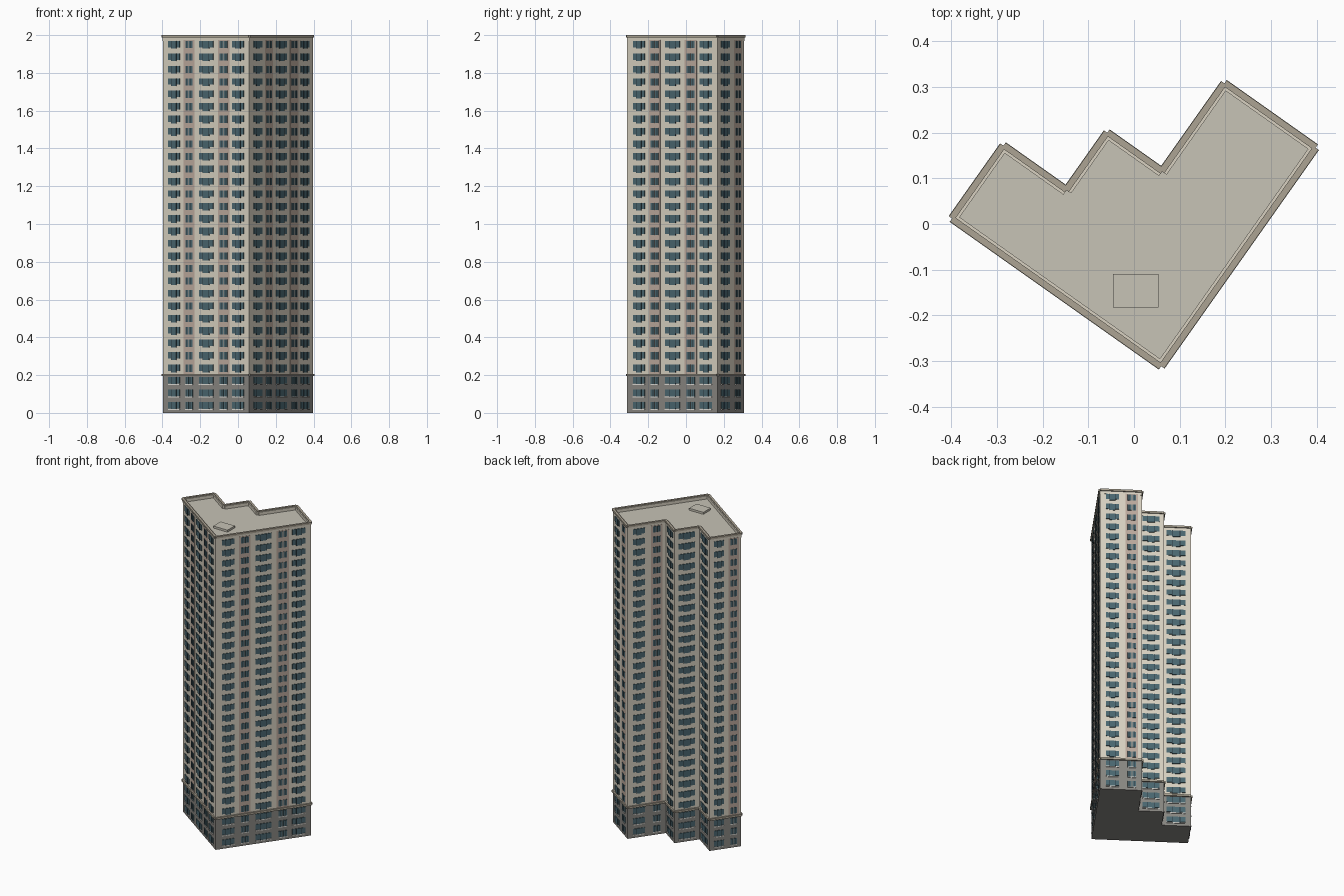
import bpy, bmesh
from mathutils import Vector, Matrix

if "Cube" in bpy.data.objects:
    bpy.data.objects.remove(bpy.data.objects["Cube"])


def srgb(r, g, b):
    f = lambda c: c / 12.92 if c <= 0.04045 else ((c + 0.055) / 1.055) ** 2.4
    return (f(r / 255), f(g / 255), f(b / 255), 1)


def material(name, rgb):
    m = bpy.data.materials.new(name)
    m.diffuse_color = srgb(*rgb)
    m.use_nodes = True
    m.node_tree.nodes["Principled BSDF"].inputs["Base Color"].default_value = m.diffuse_color
    return m


CREAM = material("cream wall", (216, 209, 193))
PINK = material("dusty pink column", (188, 170, 157))
GREY = material("grey base", (137, 135, 130))
GLASS = material("blue grey glass", (74, 103, 112))
DARK = material("dark mullion", (40, 52, 60))
TRIM = material("stone trim", (172, 164, 148))
ROOF = material("roof", (199, 195, 182))
SILL = material("pale sill", (222, 220, 214))

# Footprint: walk round the stepped plan in the building's own rotated axes
U, V = Vector((0.817, -0.577)), Vector((0.577, 0.817))
steps = [U * 0.56, V * 0.585, U * -0.244, V * -0.236,
         U * -0.147, V * -0.154, U * -0.169]
plan = [Vector((-0.398, 0.012))]
for s in steps:
    plan.append(plan[-1] + s)
walls = list(zip(plan, plan[1:] + plan[:1]))


def finish(bm, name, mat):
    bmesh.ops.recalc_face_normals(bm, faces=bm.faces)
    me = bpy.data.meshes.new(name)
    bm.to_mesh(me)
    bm.free()
    me.materials.append(mat)
    ob = bpy.data.objects.new(name, me)
    bpy.context.collection.objects.link(ob)
    return ob


def prism(name, z0, z1, mat):
    bm = bmesh.new()
    face = bm.faces.new([bm.verts.new((p.x, p.y, z0)) for p in plan])
    ext = bmesh.ops.extrude_face_region(bm, geom=[face], use_keep_orig=True)
    for v in ext["geom"]:
        if isinstance(v, bmesh.types.BMVert):
            v.co.z = z1
    return finish(bm, name, mat)


def wall_box(bm, wall, t0, t1, z0, z1, out, inside=0.001):
    """Box on a wall from fraction t0 to t1, reaching 'out' from its surface."""
    a, b = wall
    d = b - a
    n = Vector((d.y, -d.x)).normalized()
    mid = a + d * (t0 + t1) / 2 + n * (out - inside) / 2
    x, y = d.normalized(), n
    m = Matrix(((x.x, y.x, 0, mid.x), (x.y, y.y, 0, mid.y),
                (0, 0, 1, (z0 + z1) / 2), (0, 0, 0, 1)))
    size = Matrix.Diagonal((d.length * (t1 - t0), out + inside, z1 - z0, 1))
    bmesh.ops.create_cube(bm, size=1, matrix=m @ size)


# Main volumes
BASE_TOP, ROOF_Z = 0.2, 1.976
prism("base_storeys", 0, BASE_TOP, GREY)
prism("tower", BASE_TOP, ROOF_Z - 0.004, CREAM)
prism("roof_deck", ROOF_Z - 0.004, ROOF_Z, ROOF)

# Bay layout per wall: (start, end, kind)
long_wall = [(0.065, 0.197, "wide"), (0.265, 0.347, "narrow"), (0.42, 0.585, "wide"),
             (0.66, 0.75, "narrow"), (0.805, 0.94, "wide")]
end_wall = [(0.14, 0.45, "wide"), (0.66, 0.86, "narrow")]
single = [(0.16, 0.82, "wide")]
layout = [long_wall, long_wall, end_wall, end_wall, single, single, single, end_wall]

panes, mullions, columns, sills = (bmesh.new() for _ in range(4))
for wall, bays in zip(walls, layout):
    length = (wall[1] - wall[0]).length
    for t0, t1, kind in bays:
        w = t1 - t0
        if kind == "narrow":
            pad = 0.012 / length
            wall_box(columns, wall, t0 - pad, t1 + pad, BASE_TOP, ROOF_Z - 0.001, 0.002)
        for i in range(30):
            z = 0.038 + 0.0659 * i
            lo, hi = z - 0.018, z + 0.02
            if kind == "narrow":
                # pair of small panes
                wall_box(panes, wall, t0, t0 + w * 0.45, lo, hi, 0.004)
                wall_box(panes, wall, t1 - w * 0.45, t1, lo, hi, 0.004)
                wall_box(mullions, wall, t0 + w * 0.2, t0 + w * 0.25, lo, hi, 0.005)
                wall_box(mullions, wall, t1 - w * 0.25, t1 - w * 0.2, lo, hi, 0.005)
            else:
                # broad window with a deeper middle pane
                wall_box(panes, wall, t0, t1, lo + 0.004, hi, 0.003)
                wall_box(panes, wall, t0 + w * 0.3, t0 + w * 0.7, lo - 0.003, hi, 0.004)
                for f in (0.29, 0.69):
                    wall_box(mullions, wall, t0 + w * f, t0 + w * (f + 0.03),
                             lo - 0.003, hi, 0.005)
            if i < 3:
                wall_box(sills, wall, t0, t1, lo - 0.004, lo + 0.001, 0.005)
finish(columns, "pink_columns", PINK)
finish(panes, "window_panes", GLASS)
finish(mullions, "window_mullions", DARK)
finish(sills, "base_sills", SILL)

# Belt course over the base, parapet and cornice, one bar per wall
belt, parapet, cornice = (bmesh.new() for _ in range(3))
for wall in walls:
    wall_box(belt, wall, 0, 1, 0.195, 0.207, 0.009)
    wall_box(parapet, wall, 0, 1, ROOF_Z - 0.006, 1.996, 0.001, 0.012)
    wall_box(cornice, wall, 0, 1, 1.988, 2.0, 0.008, 0.006)
finish(belt, "belt_course", TRIM)
finish(parapet, "parapet", CREAM)
finish(cornice, "cornice", TRIM)

# Roof hatch
hatch = bmesh.new()
bmesh.ops.create_cube(hatch, size=1, matrix=Matrix.Translation((0.004, -0.146, ROOF_Z + 0.006))
                      @ Matrix.Diagonal((0.1, 0.074, 0.014, 1)))
finish(hatch, "roof_hatch", ROOF)
